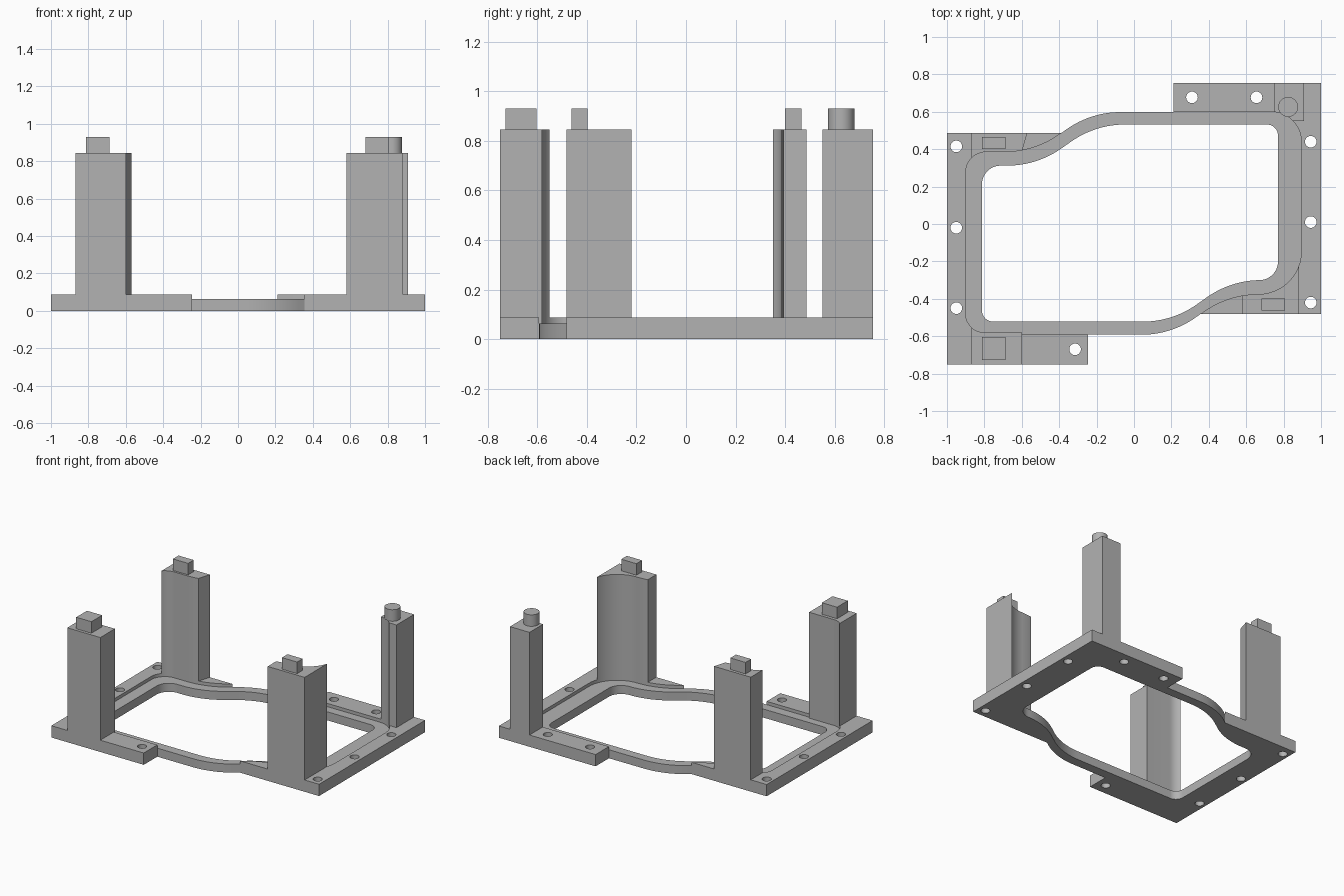
import bpy, bmesh, math
from mathutils import Vector, Matrix

cube = bpy.data.objects.get("Cube")
if cube:
    bpy.data.objects.remove(cube, do_unlink=True)

LEDGE_TOP, PLATE_TOP, POST_TOP, PEG_TOP = 0.063, 0.087, 0.845, 0.93

grey = bpy.data.materials.new("plain grey")
grey.use_nodes = True
grey.diffuse_color = (0.45, 0.45, 0.45, 1)
grey.node_tree.nodes["Principled BSDF"].inputs["Base Color"].default_value = (0.45, 0.45, 0.45, 1)


def add_object(name, bm):
    bmesh.ops.recalc_face_normals(bm, faces=bm.faces)
    mesh = bpy.data.meshes.new(name)
    bm.to_mesh(mesh)
    bm.free()
    mesh.materials.append(grey)
    obj = bpy.data.objects.new(name, mesh)
    bpy.context.collection.objects.link(obj)
    return obj


def rounded(corners, steps=12):
    """Outline from (x, y, fillet radius) corners."""
    outline = []
    for i, (x, y, r) in enumerate(corners):
        p = Vector((x, y))
        if r == 0:
            outline.append(p)
            continue
        a = (Vector(corners[i - 1][:2]) - p).normalized()
        b = (Vector(corners[(i + 1) % len(corners)][:2]) - p).normalized()
        half = a.angle(b) / 2
        centre = p + (a + b).normalized() * r / math.sin(half)
        start = p + a * r / math.tan(half) - centre
        end = p + b * r / math.tan(half) - centre
        sweep = start.angle_signed(end)
        for k in range(steps + 1):
            outline.append(centre + Matrix.Rotation(-sweep * k / steps, 2) @ start)
    return outline


def prism(name, outline, z0, z1):
    bm = bmesh.new()
    base = bm.faces.new([bm.verts.new((p[0], p[1], z0)) for p in outline])
    top = bmesh.ops.extrude_face_region(bm, geom=[base])["geom"]
    verts = [v for v in top if isinstance(v, bmesh.types.BMVert)]
    bmesh.ops.translate(bm, verts=verts, vec=(0, 0, z1 - z0))
    return add_object(name, bm)


def cylinders(name, centres, r, z0, z1):
    bm = bmesh.new()
    for x, y in centres:
        bmesh.ops.create_cone(bm, cap_ends=True, segments=32, radius1=r, radius2=r, depth=z1 - z0,
                              matrix=Matrix.Translation((x, y, (z0 + z1) / 2)))
    return add_object(name, bm)


def rect(x0, x1, y0, y1):
    return [(x0, y0), (x1, y0), (x1, y1), (x0, y1)]


def finish(obj, cutters=()):
    bpy.ops.object.select_all(action="DESELECT")
    bpy.context.view_layer.objects.active = obj
    obj.select_set(True)
    for cutter in cutters:
        mod = obj.modifiers.new("cut", "BOOLEAN")
        mod.operation, mod.solver, mod.object = "DIFFERENCE", "EXACT", cutter
        bpy.ops.object.modifier_apply(modifier=mod.name)
    bpy.ops.object.shade_smooth_by_angle(angle=math.radians(30))


# Outlines of the lowered ledge and of the central opening
ledge = rounded([(-0.9, 0.385, 0.11), (-0.53, 0.385, 0.5), (-0.233, 0.598, 0.5), (0.895, 0.6, 0.16),
                 (0.895, -0.375, 0.23), (0.505, -0.375, 0.5), (0.2, -0.592, 0.5),
                 (-0.6, -0.592, 0), (-0.6, -0.58, 0), (-0.9, -0.58, 0.1)])
opening = rounded([(-0.813, 0.312, 0.1), (-0.52, 0.312, 0.5), (-0.205, 0.532, 0.5), (0.77, 0.532, 0.06),
                   (0.77, -0.3, 0.1), (0.52, -0.3, 0.5), (0.205, -0.522, 0.5), (-0.813, -0.522, 0.06)])

# Cutters
ledge_cut = prism("ledge_cutter", ledge, -0.1, 1.2)
opening_cut = prism("opening_cutter", opening, -0.1, 1.2)
hole_cut = cylinders("hole_cutter", [(-0.95, 0.415), (-0.95, -0.02), (-0.95, -0.45), (-0.315, -0.67),
                                     (0.945, -0.42), (0.945, 0.01), (0.945, 0.44), (0.655, 0.677),
                                     (0.31, 0.677)], 0.031, -0.1, 0.3)

# Ledge ring
finish(prism("ledge_ring", ledge, 0, LEDGE_TOP), [opening_cut])

# Raised mounting plates on both sides
right_plate = [(-1, -0.75), (-0.245, -0.75), (-0.245, -0.55), (-0.7, -0.4), (-0.7, 0.3),
               (-0.3, 0.3), (-0.3, 0.487), (-1, 0.487)]
left_plate = [(1, 0.755), (0.21, 0.755), (0.21, 0.55), (0.7, 0.5), (0.7, -0.3),
              (0.25, -0.3), (0.25, -0.482), (1, -0.482)]
for name, outline in (("right_plate", right_plate), ("left_plate", left_plate)):
    finish(prism(name, outline, 0, PLATE_TOP), [ledge_cut, hole_cut])

# Corner posts, trimmed to follow the ledge
posts = {
    "front_right_post": rect(-0.87, -0.6, -0.75, -0.5),
    "back_right_post": [(-0.87, 0.487), (-0.57, 0.487), (-0.63, 0.285), (-0.87, 0.285)],
    "front_left_post": rect(0.58, 0.882, -0.482, -0.2),
    "back_left_post": rect(0.75, 0.91, 0.55, 0.755),
}
for name, outline in posts.items():
    finish(prism(name, outline, PLATE_TOP, POST_TOP), [ledge_cut])

# Locating pegs
pegs = {
    "front_right_peg": rect(-0.812, -0.688, -0.728, -0.603),
    "back_right_peg": rect(-0.812, -0.688, 0.4, 0.465),
    "front_left_peg": rect(0.683, 0.807, -0.462, -0.397),
}
for name, outline in pegs.items():
    finish(prism(name, outline, POST_TOP, PEG_TOP))
finish(cylinders("back_left_round_peg", [(0.824, 0.626)], 0.053, POST_TOP, PEG_TOP))

for cutter in (ledge_cut, opening_cut, hole_cut):
    bpy.data.objects.remove(cutter, do_unlink=True)
